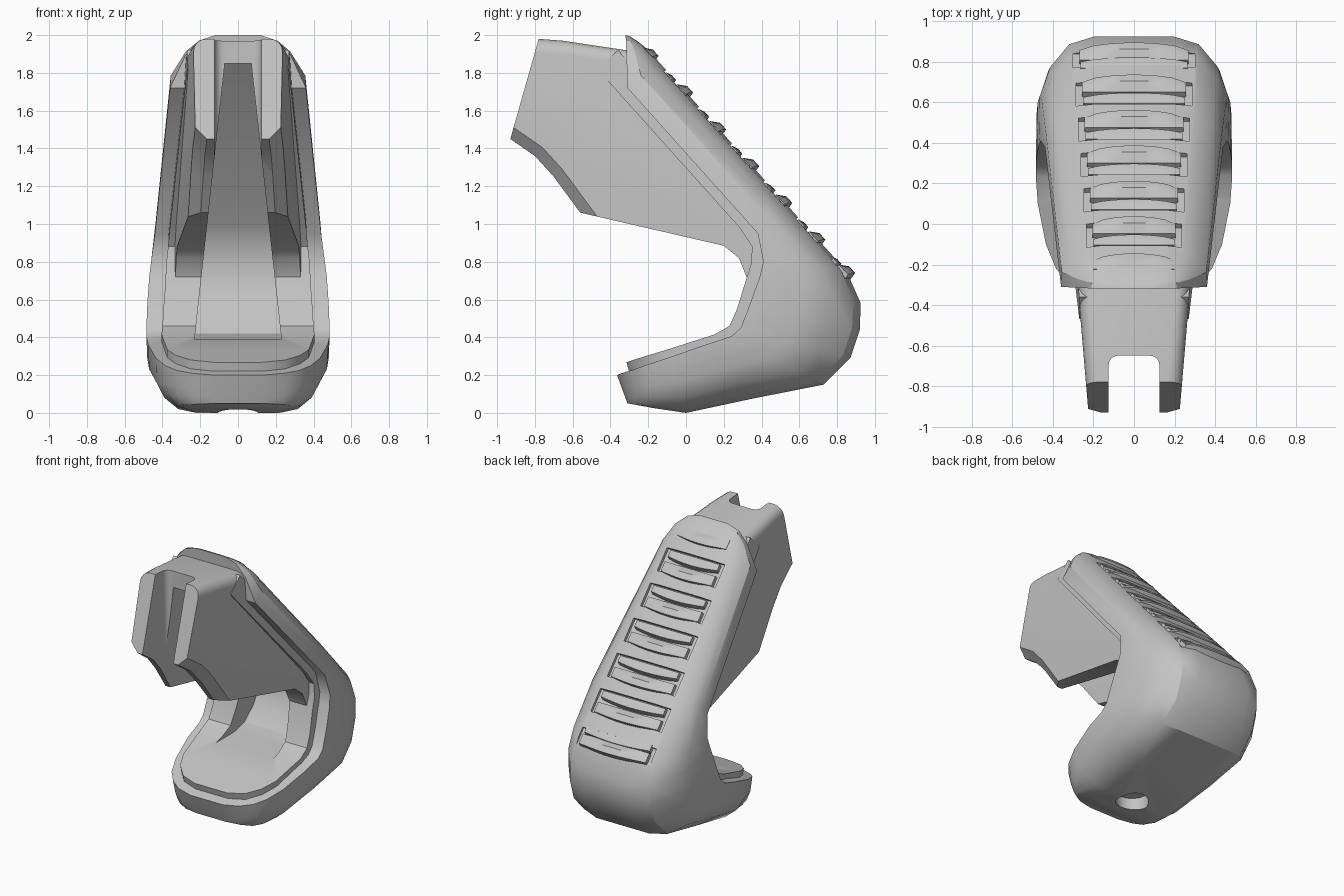
import bpy, bmesh, math
from mathutils import Vector, Matrix

if "Cube" in bpy.data.objects:
    bpy.data.objects.remove(bpy.data.objects["Cube"])

grey = bpy.data.materials.new("plain_grey")
grey.use_nodes = True
GREY = (0.55, 0.55, 0.55, 1)
grey.diffuse_color = GREY
grey.node_tree.nodes["Principled BSDF"].inputs["Base Color"].default_value = GREY


def finish(bm, name):
    bmesh.ops.recalc_face_normals(bm, faces=bm.faces)
    mesh = bpy.data.meshes.new(name)
    bm.to_mesh(mesh)
    bm.free()
    mesh.materials.append(grey)
    ob = bpy.data.objects.new(name, mesh)
    bpy.context.collection.objects.link(ob)
    return ob


def select(ob):
    bpy.ops.object.select_all(action='DESELECT')
    ob.select_set(True)
    bpy.context.view_layer.objects.active = ob


def smooth(ob, angle=32):
    select(ob)
    bpy.ops.object.shade_smooth_by_angle(angle=math.radians(angle))


def cut(ob, cutters):
    select(ob)
    for c in cutters:
        mod = ob.modifiers.new("cut", 'BOOLEAN')
        mod.operation = 'DIFFERENCE'
        mod.solver = 'EXACT'
        mod.object = c
        bpy.ops.object.modifier_apply(modifier=mod.name)


def loft(name, stations, section):
    """Mirrored sections from rim to back, skinned along a path; boxy squares the corners."""
    bm = bmesh.new()
    rings = []
    for (ry, rz), (by, bz), w, boxy in stations:
        half = [(w * (f + (1 - f) * boxy), ry + (by - ry) * d, rz + (bz - rz) * d)
                for d, f in section]
        ring = half + [(-x, y, z) for x, y, z in reversed(half)]
        rings.append([bm.verts.new(p) for p in ring])
    n = len(rings[0])
    for a, b in zip(rings, rings[1:]):
        for i in range(n):
            j = (i + 1) % n
            bm.faces.new((a[i], a[j], b[j], b[i]))
    bm.faces.new(rings[0])
    bm.faces.new(rings[-1])
    return finish(bm, name)


def prism(profile, width):
    """Side profile extruded across x with a half width that depends on y and z."""
    bm = bmesh.new()
    sides = [[bm.verts.new((s * width(y, z), y, z)) for y, z in profile] for s in (1, -1)]
    n = len(profile)
    for i in range(n):
        j = (i + 1) % n
        bm.faces.new((sides[0][i], sides[0][j], sides[1][j], sides[1][i]))
    for s in sides:
        bm.faces.new(s)
    bmesh.ops.recalc_face_normals(bm, faces=bm.faces)
    return bm


def bevel(bm, rule, offset, segments):
    edges = [e for e in bm.edges if rule(*(v.co for v in e.verts))]
    bmesh.ops.bevel(bm, geom=edges, offset=offset, segments=segments, profile=.5,
                    affect='EDGES', clamp_overlap=True)


# Curved outer shell: arched top, sloping back, heel and rounded toe
shell = loft("outer_shell", [
    ((-.32, 2.0), (-.30, 1.995), .12, 0),
    ((-.318, 1.97), (-.26, 1.97), .21, 0),
    ((-.315, 1.89), (-.22, 1.94), .28, 0),
    ((-.31, 1.72), (-.15, 1.865), .36, 0),
    ((.38, .95), (.54, 1.095), .44, 0),
    ((.41, .80), (.85, .75), .46, 0),
    ((.39, .72), (.925, .58), .47, 0),
    ((.34, .58), (.92, .44), .48, 0),
    ((.29, .45), (.87, .29), .485, 0),
    ((.24, .405), (.73, .15), .485, .05),
    ((.10, .36), (.35, .075), .475, .1),
    ((-.10, .29), (0, 0), .435, .15),
    ((-.22, .25), (-.17, .025), .385, .55),
    ((-.29, .225), (-.24, .038), .325, .8),
    ((-.34, .21), (-.285, .046), .245, .85),
    ((-.365, .20), (-.31, .05), .13, .85),
], [(0, 1), (.45, .99), (.72, .88), (.93, .68), (1, .42)])

# Raised inner plate following the rim
slope_in, elbow_in, base_in = (.11, .10), (.16, -.03), (.03, -.11)
plate_path = [
    (-.47, 1.82, .27, slope_in), (.28, .985, .36, slope_in),
    (.35, .88, .37, elbow_in), (.345, .79, .38, elbow_in),
    (.31, .68, .385, elbow_in), (.27, .55, .395, elbow_in),
    (.23, .46, .40, (.1, -.08)), (.15, .415, .405, base_in),
    (-.10, .335, .375, base_in), (-.20, .305, .33, base_in),
    (-.28, .28, .25, base_in), (-.315, .268, .13, base_in)]
plate = loft("inner_plate",
             [((y, z), (y + d[0], z + d[1]), w, 0) for y, z, w, d in plate_path],
             [(0, 1), (1, 1)])

# Forward tongue with rounded top and chamfered lower edges
tongue_bm = prism([(-.78, 1.98), (-.65, 1.97), (-.25, 1.91), (-.2, 1.7), (.42, 1.0),
                   (.42, .78), (.32, .72), (.28, .82), (.2, .885), (-.56, 1.06),
                   (-.70, 1.25), (-.80, 1.36), (-.93, 1.45)],
                  lambda y, z: .225 + .085 * (y + .93))
bevel(tongue_bm, lambda a, b: a.x * b.x > 0 and min(a.z, b.z) > 1.9, .07, 4)
bevel(tongue_bm, lambda a, b: a.x * b.x > 0 and max(a.y, b.y) < -.5
      and max(a.z, b.z) < 1.5, .06, 1)
tongue = finish(tongue_bm, "forward_tongue")

# Tapering hollow that runs through tongue, plate and shell
channel = finish(prism(
    [(-1.2, 1.85), (-.25, 1.85), (.48, 1.0), (.55, .85), (.55, .68),
     (.49, .52), (.40, .42), (.28, .39), (-1.2, .39)],
    lambda y, z: .07 + .16 * (1.85 - z) / 1.46), "channel_cutter")

# Gap between the two prongs at the tip
bm = bmesh.new()
bmesh.ops.create_cube(bm, size=1, matrix=Matrix.Translation((0, -.95, 1.6)) @ Matrix.Diagonal((.25, .6, 1.4, 1)))
bevel(bm, lambda a, b: min(a.y, b.y) > -.7 and abs(a.z - b.z) > 1, .045, 4)
notch = finish(bm, "notch_cutter")

# Round recess under the toe
bm = bmesh.new()
bmesh.ops.create_cone(bm, cap_ends=True, segments=24, radius1=.11, radius2=.11, depth=.2,
                      matrix=Matrix.Translation((0, -.02, 0)))
recess = finish(bm, "recess_cutter")

# Grip slots and ribs placed in the frame of the sloping back
down = Vector((0, 1.07, -1.19)).normalized()
out = Vector((0, -down.z, down.y))


def slope_frame(y):
    z = 1.94 - (y + .22) * 1.19 / 1.07
    m = Matrix((Vector((1, 0, 0)), down, out)).transposed().to_4x4()
    return Matrix.Translation((0, y, z)) @ m


def slot(bm, y, half_x, reach):
    m = (slope_frame(y) @ Matrix.Translation((0, 0, .03))
         @ Matrix.Diagonal((half_x * 2, reach * 2, .13, 1)))
    bmesh.ops.create_cube(bm, size=1, matrix=m)


def rib(bm, y, u, half_x, length, high):
    """Flat-topped rib, its steep downhill end bowed and narrowed at the sides."""
    m = slope_frame(y) @ Matrix.Translation((0, u, 0))
    rows = []
    for i in range(9):
        t = i / 4 - 1
        bow = 1 - t * t
        top = high * bow ** .5 - .006
        pts = [(-length, -.05), (-length, -.006), (-length * .5, top),
               (.02 * bow - .015, top), (.02 * bow, -.05)]
        rows.append([bm.verts.new(m @ Vector((t * half_x, a, b))) for a, b in pts])
    n = len(rows[0])
    for a, b in zip(rows, rows[1:]):
        for i in range(n):
            j = (i + 1) % n
            bm.faces.new((a[i], a[j], b[j], b[i]))
    bm.faces.new(rows[0])
    bm.faces.new(rows[-1])


slots, ribs = bmesh.new(), bmesh.new()
rib(ribs, -.165, 0, .2, .08, .028)
for k in range(6):
    y = -.05 + .175 * k
    half = .235 + .013 * k
    reach = .085 if k < 5 else .06
    slot(slots, y, half, reach)
    rib(ribs, y, reach + .01, half - .03, .085, .034)
    rib(ribs, y, -.015, half - .035, .06, .012)
slot_cutter = finish(slots, "slot_cutter")
grip_ribs = finish(ribs, "grip_ribs")

cut(shell, [channel, recess, slot_cutter])
cut(plate, [channel])
cut(tongue, [channel, notch])
for c in (channel, notch, recess, slot_cutter):
    bpy.data.objects.remove(c)
for ob in (shell, plate, tongue, grip_ribs):
    smooth(ob)
